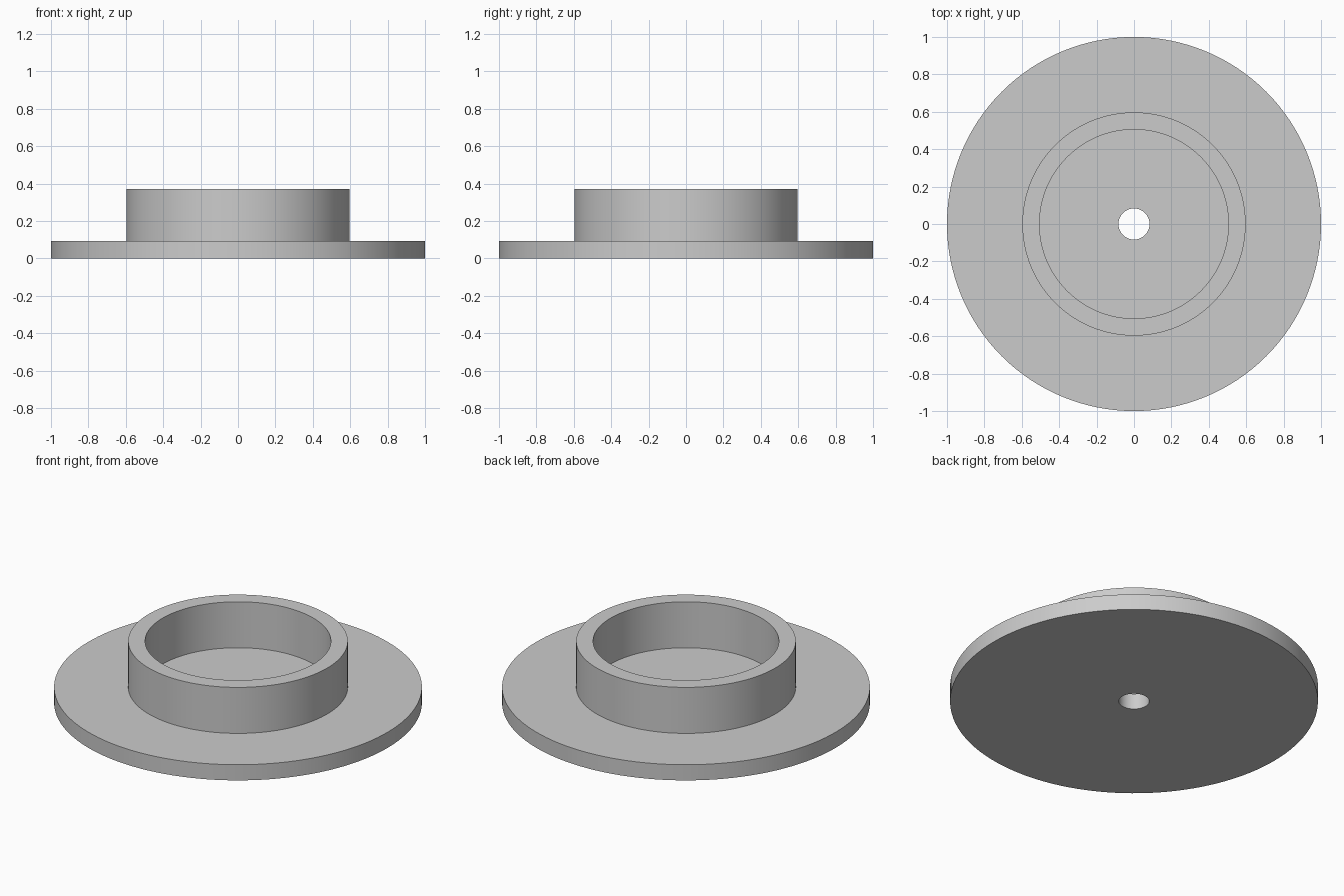
import bpy
import bmesh
import math

cube = bpy.data.objects.get("Cube")
if cube:
    bpy.data.objects.remove(cube, do_unlink=True)

SEGMENTS = 128
HOLE, BORE, HUB, RIM = 0.083, 0.505, 0.597, 1.0
PLATE_TOP, HUB_TOP = 0.094, 0.37

# Plain grey finish
grey = bpy.data.materials.new("plain_grey")
grey.use_nodes = True
colour = (0.6, 0.6, 0.6, 1)
grey.diffuse_color = colour
grey.node_tree.nodes["Principled BSDF"].inputs["Base Color"].default_value = colour


def lathe(name, profile):
    """Revolve a closed (radius, height) profile about the z axis."""
    bm = bmesh.new()
    verts = [bm.verts.new((r, 0, z)) for r, z in profile]
    edges = [bm.edges.new((a, b)) for a, b in zip(verts, verts[1:] + verts[:1])]
    bmesh.ops.spin(bm, geom=verts + edges, axis=(0, 0, 1), cent=(0, 0, 0),
                   angle=math.tau, steps=SEGMENTS, use_merge=True)
    bmesh.ops.remove_doubles(bm, verts=bm.verts, dist=0.0001)
    bmesh.ops.recalc_face_normals(bm, faces=bm.faces)
    mesh = bpy.data.meshes.new(name)
    bm.to_mesh(mesh)
    bm.free()
    mesh.materials.append(grey)
    obj = bpy.data.objects.new(name, mesh)
    bpy.context.collection.objects.link(obj)
    bpy.ops.object.select_all(action="DESELECT")
    obj.select_set(True)
    bpy.context.view_layer.objects.active = obj
    bpy.ops.object.shade_smooth_by_angle(angle=math.radians(30))
    return obj


# Flange disc, raised open collar and small centre hole as one turned solid
lathe("flanged_collar", [
    (HOLE, 0), (RIM, 0), (RIM, PLATE_TOP), (HUB, PLATE_TOP),
    (HUB, HUB_TOP), (BORE, HUB_TOP), (BORE, PLATE_TOP), (HOLE, PLATE_TOP),
])
